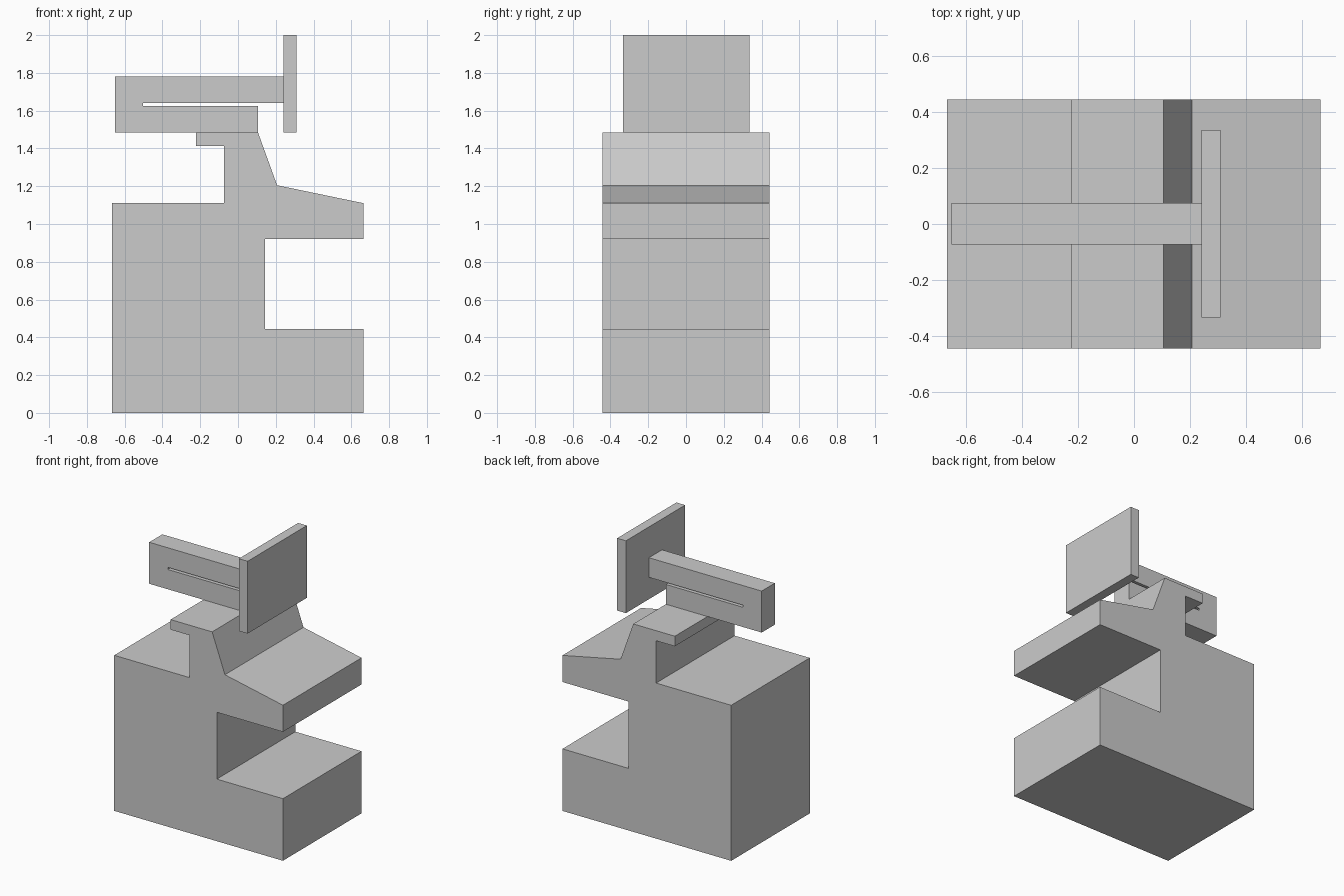
import bpy
import bmesh

# Remove the default object
cube = bpy.data.objects.get("Cube")
if cube:
    bpy.data.objects.remove(cube, do_unlink=True)

# Single grey finish
grey = bpy.data.materials.new("plain_grey")
grey.use_nodes = True
colour = (0.6, 0.6, 0.6, 1)
grey.diffuse_color = colour
grey.node_tree.nodes["Principled BSDF"].inputs["Base Color"].default_value = colour


def extrude_profile(name, profile, y_front, y_back):
    """Extrude a closed x-z outline along y into a flat-faced solid."""
    bm = bmesh.new()
    face = bm.faces.new([bm.verts.new((x, y_front, z)) for x, z in profile])
    result = bmesh.ops.extrude_face_region(bm, geom=[face], use_keep_orig=True)
    moved = [v for v in result["geom"] if isinstance(v, bmesh.types.BMVert)]
    bmesh.ops.translate(bm, verts=moved, vec=(0, y_back - y_front, 0))
    bmesh.ops.recalc_face_normals(bm, faces=bm.faces)
    mesh = bpy.data.meshes.new(name)
    bm.to_mesh(mesh)
    bm.free()
    mesh.materials.append(grey)
    obj = bpy.data.objects.new(name, mesh)
    bpy.context.collection.objects.link(obj)
    return obj


# Main block with side opening, sloped shelf and overhanging lip
extrude_profile("body", [
    (-0.667, 0), (0.665, 0), (0.665, 0.443), (0.143, 0.443),
    (0.143, 0.92), (0.665, 0.92), (0.665, 1.11), (0.207, 1.205),
    (0.106, 1.484), (-0.222, 1.484), (-0.222, 1.412), (-0.074, 1.412),
    (-0.074, 1.11), (-0.667, 1.11)], -0.443, 0.443)

# Narrow arm with a thin slot and a short lower bar
extrude_profile("slotted_arm", [
    (-0.65, 1.484), (0.106, 1.484), (0.106, 1.625), (-0.503, 1.625),
    (-0.503, 1.64), (0.24, 1.64), (0.24, 1.78), (-0.65, 1.78)], -0.073, 0.075)

# Upright plate at the end of the arm
extrude_profile("end_plate", [
    (0.24, 1.484), (0.309, 1.484), (0.309, 2), (0.24, 2)], -0.333, 0.335)
